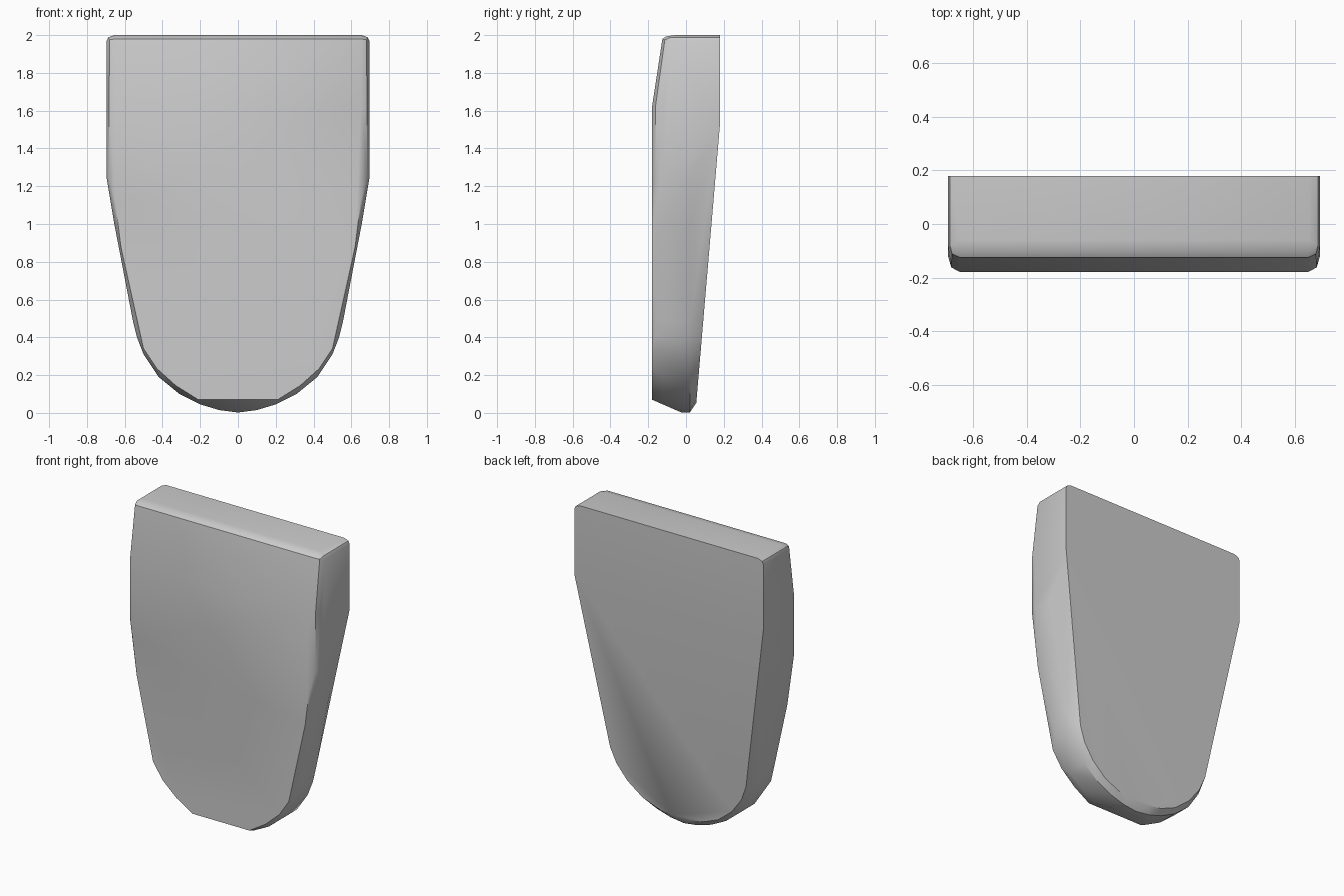
import bpy, bmesh, math

if "Cube" in bpy.data.objects:
    bpy.data.objects.remove(bpy.data.objects["Cube"])

# Right-half outlines as (x, z); each is mirrored across x = 0
RIM = [(0.695, 1.24), (0.655, 1.0), (0.555, 0.48), (0.535, 0.40), (0.50, 0.31),
       (0.42, 0.19), (0.31, 0.10), (0.20, 0.045), (0.10, 0.015), (0.0, 0.002)]
FACE = [(0.65, 1.62), (0.65, 1.12), (0.62, 0.88), (0.50, 0.34),
        (0.43, 0.235), (0.33, 0.145), (0.21, 0.07)]
BACK = [(0.50, 0.40), (0.46, 0.30), (0.385, 0.20), (0.28, 0.115),
        (0.17, 0.07), (0.07, 0.053)]

bm = bmesh.new()


def add(x, y, z):
    for s in (1, -1):
        bm.verts.new((s * x, y, z))


def back_y(z):
    return 0.055 + (z - 0.06) * 0.085


# Flat front panel and rounded edge to the widest rim
for x, z in FACE:
    add(x, -0.18, z)
for x, z in RIM:
    add(x, 0.02, z)
    # lower front chamfer limits how far forward the rim reaches
    front = max(-0.12, -0.03 - max(0, 0.05 - z) * 0.4) if z < 0.05 else -0.12
    if z < 0.07:
        front = -0.18 + (0.07 - z) * 2.3
    add(x, front, z)
    if z > 0.15:
        add(x - 0.012, -0.162, z + 0.004)
# Sloped back panel
for x, z in BACK:
    add(x, back_y(z), z)
# Square upper block with small top rounding
add(0.695, 0.18, 1.53)
for y in (0.18, -0.08):
    add(0.695, y, 1.97)
    add(0.687, y, 1.988)
    add(0.655, y + (0.02 if y < 0 else 0), 2.0)
add(0.695, -0.12, 1.62)
add(0.683, -0.162, 1.62)
add(0.65, -0.125, 1.98)
add(0.68, -0.112, 1.975)
add(0.65, -0.105, 1.993)

# Wrap the sections in one convex skin
bmesh.ops.remove_doubles(bm, verts=bm.verts, dist=0.0005)
bmesh.ops.convex_hull(bm, input=bm.verts)
bmesh.ops.delete(bm, geom=[v for v in bm.verts if not v.link_faces], context='VERTS')
bmesh.ops.dissolve_limit(bm, angle_limit=math.radians(0.5),
                         verts=bm.verts, edges=bm.edges)
bmesh.ops.recalc_face_normals(bm, faces=bm.faces)

mesh = bpy.data.meshes.new("rounded_panel")
bm.to_mesh(mesh)
bm.free()
panel = bpy.data.objects.new("rounded_panel", mesh)
bpy.context.collection.objects.link(panel)
bpy.context.view_layer.objects.active = panel
panel.select_set(True)
bpy.ops.object.shade_smooth_by_angle(angle=math.radians(30))
